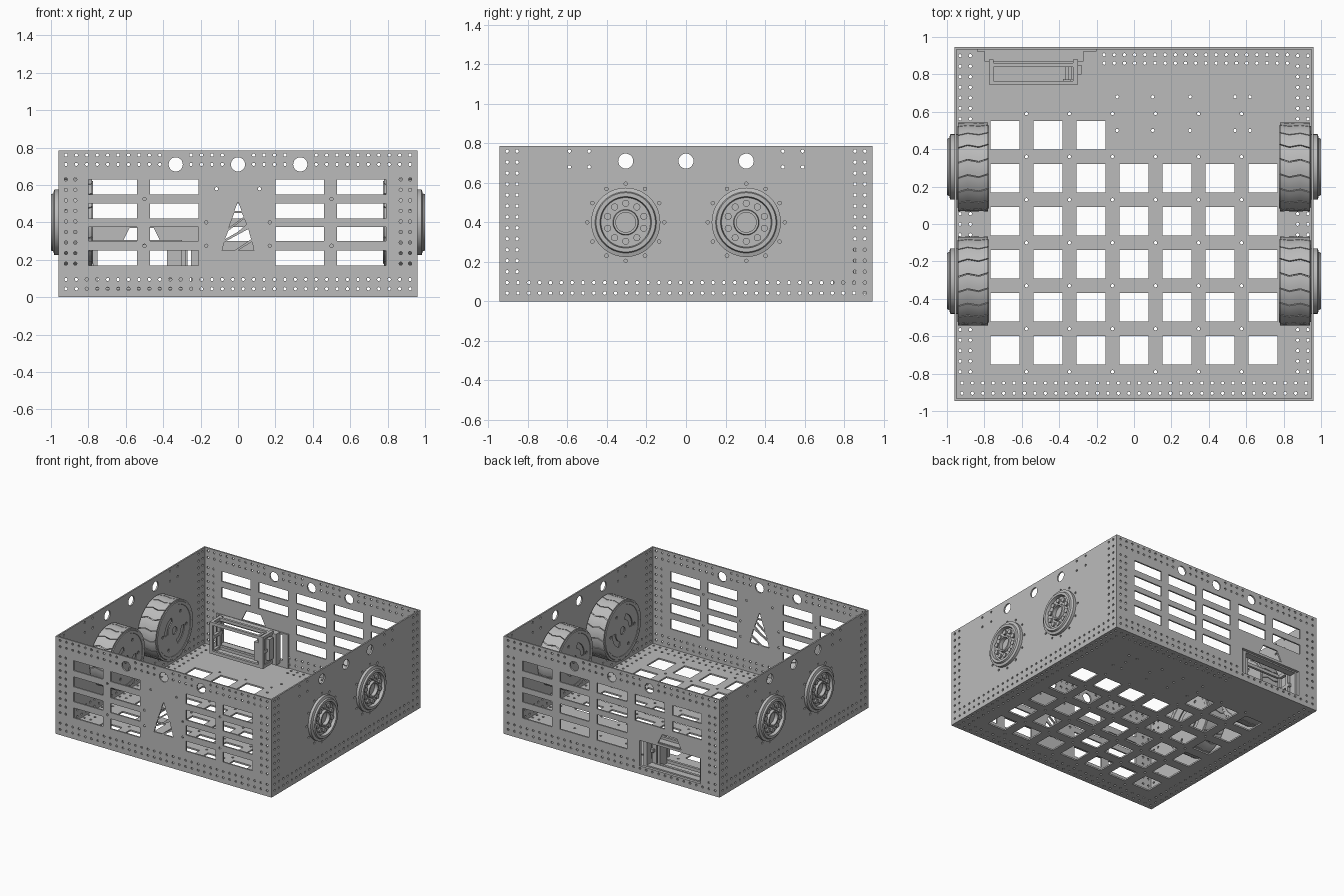
import bpy, bmesh, math
from mathutils import Matrix, Vector
from mathutils.geometry import delaunay_2d_cdt

cube = bpy.data.objects.get("Cube")
if cube:
    bpy.data.objects.remove(cube, do_unlink=True)

grey = bpy.data.materials.new("mid_grey")
grey.use_nodes = True
grey.diffuse_color = (0.5, 0.5, 0.5, 1)
grey.node_tree.nodes["Principled BSDF"].inputs["Base Color"].default_value = grey.diffuse_color

W, D, H, T = 0.96, 0.945, 0.785, 0.012
STAND = Matrix.Rotation(math.pi / 2, 4, 'X')                      # flat shape to x-z
SIDE = Matrix(((0, 0, 1, 0), (1, 0, 0, 0), (0, 1, 0, 0), (0, 0, 0, 1)))  # flat shape to y-z


def finish(name, bm, smooth=False):
    bmesh.ops.recalc_face_normals(bm, faces=bm.faces[:])
    mesh = bpy.data.meshes.new(name)
    bm.to_mesh(mesh)
    bm.free()
    mesh.materials.append(grey)
    ob = bpy.data.objects.new(name, mesh)
    bpy.context.scene.collection.objects.link(ob)
    if smooth:
        bpy.ops.object.select_all(action='DESELECT')
        ob.select_set(True)
        bpy.context.view_layer.objects.active = ob
        bpy.ops.object.shade_smooth_by_angle(angle=math.radians(35))
    return ob


def rect(x0, x1, y0, y1):
    return [(x0, y0), (x1, y0), (x1, y1), (x0, y1)]


def circle(x, y, r, n=24):
    return [(x + r * math.cos(math.tau * i / n), y + r * math.sin(math.tau * i / n)) for i in range(n)]


def kidney(r0, r1, mid, span, n=10):
    angles = [mid + span * (i / n - 0.5) for i in range(n + 1)]
    outer = [(r1 * math.cos(a), r1 * math.sin(a)) for a in angles]
    return outer + [(r0 * math.cos(a), r0 * math.sin(a)) for a in reversed(angles)]


def inside(p, loop):
    hit = False
    for (x0, y0), (x1, y1) in zip(loop, loop[1:] + loop[:1]):
        if (y0 > p[1]) != (y1 > p[1]) and p[0] < (x1 - x0) * (p[1] - y0) / (y1 - y0) + x0:
            hit = not hit
    return hit


def dots(points, openings, r=0.009):
    """Small round holes, skipping any that would touch an opening or each other."""
    boxes = [(min(x for x, y in o) - .02, max(x for x, y in o) + .02,
              min(y for x, y in o) - .02, max(y for x, y in o) + .02) for o in openings]
    kept = []
    for x, y in points:
        if any(a < x < b and c < y < d for a, b, c, d in boxes):
            continue
        if all(abs(x - u) + abs(y - v) > 0.03 for u, v in kept):
            kept.append((x, y))
    return [circle(x, y, r, 8) for x, y in kept]


def plate(name, outline, holes, thick, matrix):
    """Flat sheet with holes, given thickness."""
    pts, edges, owner = [], [], []
    for k, loop in enumerate([outline] + holes):
        base, n = len(pts), len(loop)
        pts += [Vector(p) for p in loop]
        edges += [(base + i, base + (i + 1) % n) for i in range(n)]
        owner += [k] * n
    verts, _, tris, ids, _, _ = delaunay_2d_cdt(pts, edges, [], 0, 1e-6)
    own = [owner[i[0]] if i else 0 for i in ids]
    bm = bmesh.new()
    bv = [bm.verts.new((v.x, v.y, 0)) for v in verts]
    for t in tris:
        k = own[t[0]]
        if k and all(own[i] == k for i in t):
            if inside(sum((verts[i] for i in t), Vector((0, 0))) / 3, holes[k - 1]):
                continue
        bm.faces.new([bv[i] for i in t])
    ext = bmesh.ops.extrude_face_region(bm, geom=bm.faces[:], use_keep_orig=True)
    bmesh.ops.translate(bm, vec=(0, 0, thick),
                        verts=[g for g in ext['geom'] if isinstance(g, bmesh.types.BMVert)])
    bm.transform(matrix)
    return finish(name, bm)


def boxes(name, specs):
    bm = bmesh.new()
    for x0, x1, y0, y1, z0, z1 in specs:
        m = Matrix.Translation(((x0 + x1) / 2, (y0 + y1) / 2, (z0 + z1) / 2))
        bmesh.ops.create_cube(bm, size=1, matrix=m @ Matrix.Diagonal((x1 - x0, y1 - y0, z1 - z0, 1)))
    return finish(name, bm)


def lathe(name, profile, matrix, n=64):
    """Turn (distance, radius) points about the x axis."""
    bm = bmesh.new()
    vs = [bm.verts.new((x, 0, r)) for x, r in profile]
    es = [bm.edges.new(p) for p in zip(vs, vs[1:])]
    bmesh.ops.spin(bm, geom=vs + es, cent=(0, 0, 0), axis=(1, 0, 0), angle=math.tau, steps=n)
    bmesh.ops.remove_doubles(bm, verts=bm.verts[:], dist=1e-5)
    bm.transform(matrix)
    return finish(name, bm, True)


def line(a, b, step=0.0555):
    n = round((b - a) / step)
    return [a + (b - a) * i / n for i in range(n + 1)]


# Front and back walls
ROWS = [(.17, .25), (.30, .375), (.42, .50), (.55, .63)]
COLS = [(-.80, -.54), (-.47, -.21), (.20, .46), (.53, .79)]
wall = rect(-W, W, 0, H)
portholes = [circle(x, .71, .038) for x in (-.333, 0, .333)]
edge_dots = [(x, z) for z in (.76, .71, .095, .045) for x in line(-.92, .92)]
edge_dots += [(s * x, z) for s in (-1, 1) for x in (.92, .87) for z in line(.18, .63)]
mid_dots = [(s * x, z) for s in (-1, 1) for x, z in ((.5, .525), (.5, .275), (.17, .4), (.17, .275), (.115, .58))]

vent = [[(-.02, .46), (.02, .46), (0, .51)],
        [(-.05, .37), (.03, .43), (.02, .45), (-.02, .45)],
        [(-.07, .31), (.0, .35), (.045, .39), (.033, .42), (-.052, .355)],
        [(-.085, .25), (-.02, .25), (.07, .31), (.055, .365), (-.073, .295)],
        [(.0, .25), (.085, .25), (.075, .297)]]
openings = [rect(*c, *r) for c in COLS for r in ROWS] + portholes + vent
plate("front_wall", wall, openings + dots(edge_dots + mid_dots, openings), T,
      Matrix.Translation((0, -D + T, 0)) @ STAND)

openings = [rect(*c, *r) for c in COLS + [(-.135, .13)] for r in ROWS if c[0] > -.2 or r[0] > .4]
bay = rect(-.79, -.25, .065, .27)
notch = [(-.62, .29), (-.41, .29), (-.45, .37), (-.58, .37)]
openings += portholes + [bay, notch]
plate("back_wall", wall, openings + dots(edge_dots, openings), T, Matrix.Translation((0, D, 0)) @ STAND)

# Side walls
WHEEL_Y, AXLE_Z = (-.305, .305), .40
openings = [circle(y, .71, .038) for y in (-.305, 0, .305)]
points = [(y, z) for z in (.095, .042) for y in line(-.905, .905)]
points += [(s * y, z) for s in (-1, 1) for y in (.905, .855) for z in line(.15, .76)]
points += [(s * y, z) for s in (-1, 1) for y in (.49, .59) for z in (.68, .76)]
for y in WHEEL_Y:
    points += [(y + .195 * math.cos(a), AXLE_Z + .195 * math.sin(a))
               for a in (math.tau * i / 12 for i in range(12))]
holes = openings + dots(points, openings)
for name, x in (("left_wall", W - T), ("right_wall", -W)):
    plate(name, rect(-D + T, D - T, 0, H), holes, T, Matrix.Translation((x, 0, 0)) @ SIDE)

# Floor with square openings
openings = []
for row in range(6):
    for col in range(3 if row == 0 else 7):
        x, y = (col - 3) * .23, .475 - row * .23
        openings.append(rect(x - .078, x + .078, y - .076, y + .076))
points = [(x, y) for y in (-.85, -.905) for x in line(-.92, .92)]
points += [(x, y) for y in (.86, .905) for x in line(-.16, .82)]
points += [(s * x, y) for s in (-1, 1) for x in (.93, .875) for y in line(-.79, .9)]
points += [((i - 2.5) * .23, .59 - j * .23) for i in range(6) for j in range(7)]
points += [(x, y) for x in (-.09, .1, .3, .54, .62) for y in (.5, .68)]
plate("floor", rect(-W + T, W - T, -D + T, D - T), openings + dots(points, openings), T, Matrix())

# Connector bay on the back wall
plate("bay_plate", rect(-.84, -.2, T, .285), [bay], .012, Matrix.Translation((0, D - T, 0)) @ STAND)
plate("bay_housing", rect(-.80, -.27, .04, .29), [rect(-.77, -.30, .075, .26)], .055,
      Matrix.Translation((0, D - T - .01, 0)) @ STAND)
for name, y in (("bay_frame_inner", .765), ("bay_frame_outer", .86)):
    plate(name, rect(-.775, -.30, .05, .305), [rect(-.75, -.34, .075, .28)], .02,
          Matrix.Translation((0, y, 0)) @ STAND)
bars = [(x, x + .025, .76, .88, z, z + .025) for x in (-.775, -.325) for z in (.05, .165, .28)]
bars += [(-.37, -.35, .77, .86, .05, .29), (-.335, -.31, .77, .86, .05, .29)]
boxes("bay_rails", bars)
boxes("bay_latch", [(-.38, -.34, .745, .775, .1, .25), (-.32, -.28, .80, .85, .1, .27)])

# Wheels
TYRE = [(.80, 0), (.80, .185), (.775, .20), (.775, .22), (.785, .226), (.935, .226), (.945, .218), (.945, 0)]
HUB = [(.94, .175), (.982, .175), (.988, .155), (1.0, .15), (1.0, .13), (.975, .125),
       (.975, .065), (.995, .062), (.995, .05), (.965, .05), (.965, 0)]


def tread(name, matrix, count=18):
    bm = bmesh.new()
    for k in range(count):
        grid = []
        for x, skew in ((.78, 0), (.83, .07), (.89, .02), (.94, .09)):
            angles = [math.tau * (k + i * .235) / count + skew for i in range(5)]
            grid.append([bm.verts.new((x, .237 * math.cos(a), .237 * math.sin(a))) for a in angles])
        for a, b in zip(grid, grid[1:]):
            for i in range(4):
                bm.faces.new((a[i], a[i + 1], b[i + 1], b[i]))
    ext = bmesh.ops.extrude_face_region(bm, geom=bm.faces[:], use_keep_orig=True)
    for v in ext['geom']:
        if isinstance(v, bmesh.types.BMVert):
            v.co.yz = v.co.yz * (.222 / .237)
    bm.transform(matrix)
    finish(name, bm, True)


slots = [kidney(.085, .125, a, 1.3) for a in (-.6, math.pi - .6)]
ring = [(.15 * math.cos(a), .15 * math.sin(a)) for a in (math.tau * i / 6 for i in range(6))]
rim_holes = slots + dots(ring, slots, .012) + [circle(0, 0, .03)]
for side, s in (("left", 1), ("right", -1)):
    for end, y in zip(("front", "back"), WHEEL_Y):
        place = Matrix.Translation((0, y, AXLE_Z)) @ Matrix.Diagonal((s, 1, 1, 1))
        tag = f"{end}_{side}_"
        lathe(tag + "tyre", TYRE, place)
        tread(tag + "tread", place)
        plate(tag + "rim", circle(0, 0, .198, 64), rim_holes, .008,
              place @ Matrix.Translation((.777, 0, 0)) @ SIDE)
        lathe(tag + "hub", HUB, place)
        bm = bmesh.new()
        for i in range(10):
            spot = Matrix.Rotation(math.tau * i / 10, 4, 'X') @ Matrix.Translation((.98, 0, .096))
            bmesh.ops.create_cone(bm, cap_ends=True, segments=10, radius1=.018, radius2=.018, depth=.02,
                                  matrix=place @ spot @ Matrix.Rotation(math.pi / 2, 4, 'Y'))
        finish(tag + "bolts", bm)
